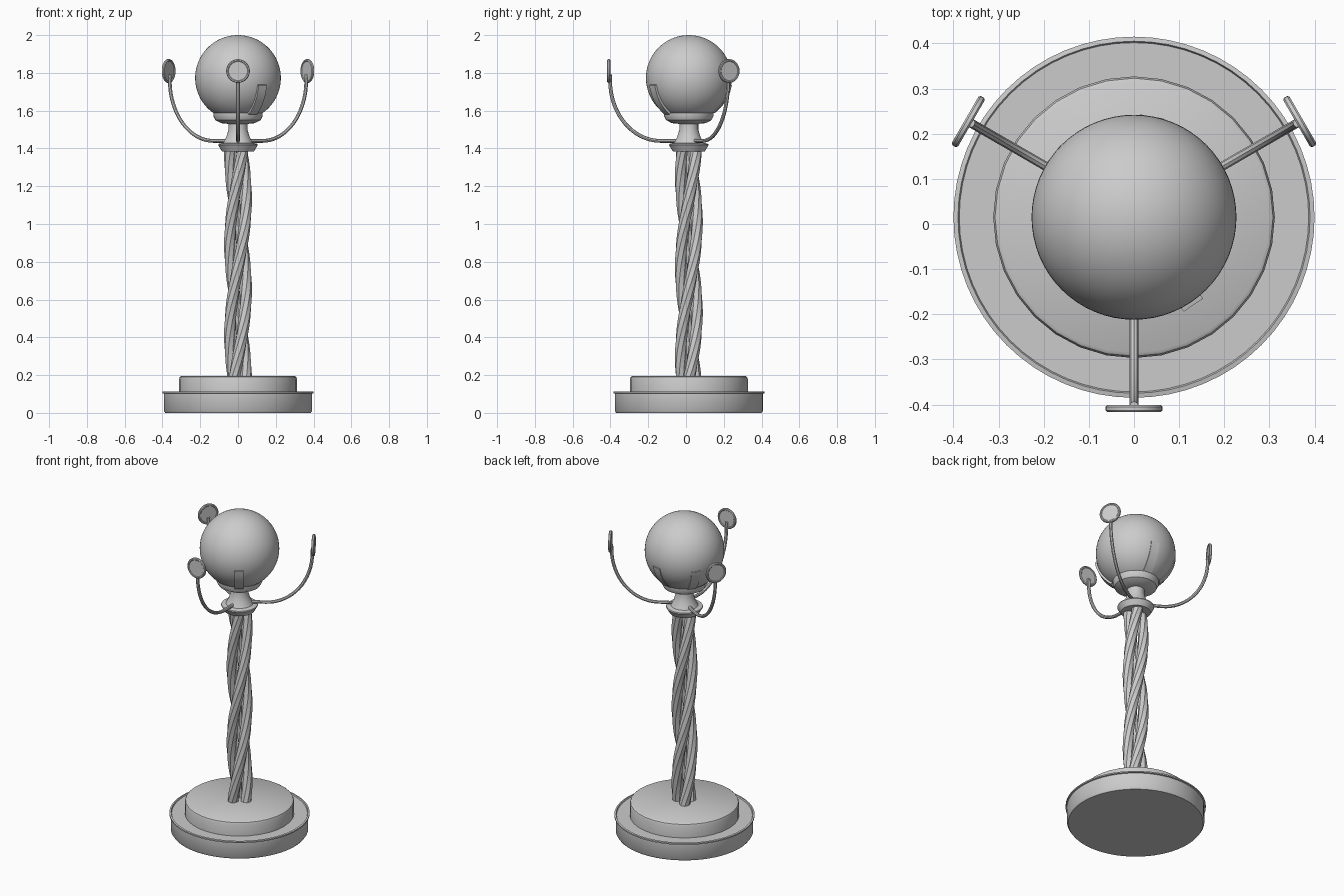
import bpy, bmesh, math
from mathutils import Matrix, Vector

if "Cube" in bpy.data.objects:
    bpy.data.objects.remove(bpy.data.objects["Cube"])

CY = 0.015          # y of the lamp axis
grey = bpy.data.materials.new("warm_grey")
grey.diffuse_color = (0.6, 0.6, 0.6, 1)
grey.use_nodes = True
grey.node_tree.nodes["Principled BSDF"].inputs["Base Color"].default_value = grey.diffuse_color


def finish(name, bm, angle=35):
    bmesh.ops.recalc_face_normals(bm, faces=bm.faces)
    me = bpy.data.meshes.new(name)
    bm.to_mesh(me)
    bm.free()
    ob = bpy.data.objects.new(name, me)
    bpy.context.collection.objects.link(ob)
    me.materials.append(grey)
    bpy.ops.object.select_all(action='DESELECT')
    ob.select_set(True)
    bpy.context.view_layer.objects.active = ob
    bpy.ops.object.shade_smooth_by_angle(angle=math.radians(angle))
    return ob


def lathe(name, profile, sides, matrix=None):
    """Revolve (radius, height) points that start and end on the axis."""
    bm = bmesh.new()
    vs = [bm.verts.new((r, 0, z)) for r, z in profile]
    es = [bm.edges.new(p) for p in zip(vs, vs[1:])]
    bmesh.ops.spin(bm, geom=vs + es, axis=(0, 0, 1), cent=(0, 0, 0),
                   angle=math.tau, steps=sides, use_duplicate=False)
    bmesh.ops.remove_doubles(bm, verts=bm.verts, dist=1e-5)
    bm.transform(matrix or Matrix.Translation((0, CY, 0)))
    return finish(name, bm)


def sweep(name, path, section, up=None):
    """Sweep a closed (side, out) section along a path, with capped ends."""
    bm = bmesh.new()
    rings = []
    for i, p in enumerate(path):
        t = (path[min(i + 1, len(path) - 1)] - path[max(i - 1, 0)]).normalized()
        ref = up if up else Vector((p.x, p.y - CY, 0)).normalized()
        side = t.cross(ref).normalized()
        out = side.cross(t)
        rings.append([bm.verts.new(p + side * a + out * b) for a, b in section])
    n = len(section)
    for r0, r1 in zip(rings, rings[1:]):
        for k in range(n):
            bm.faces.new((r0[k], r0[(k + 1) % n], r1[(k + 1) % n], r1[k]))
    bm.faces.new(rings[0])
    bm.faces.new(rings[-1])
    return finish(name, bm)


def polar(r, deg, z):
    a = math.radians(deg)
    return Vector((r * math.cos(a), CY + r * math.sin(a), z))


def ring(r, n):
    return [(r * math.cos(math.tau * k / n), r * math.sin(math.tau * k / n)) for k in range(n)]


# Stepped round base
lathe("base_plate", [(0, 0), (0.385, 0), (0.392, 0.01), (0.392, 0.102), (0.4, 0.104),
                     (0.4, 0.112), (0.39, 0.114), (0.387, 0.107), (0, 0.107)], 64)
lathe("base_step", [(0, 0.1), (0.312, 0.1), (0.312, 0.18), (0.308, 0.19),
                    (0.3, 0.195), (0, 0.195)], 32)

# Three twisted column strands
for s in range(3):
    path = []
    for i in range(73):
        z = 0.19 + 1.21 * i / 72
        path.append(polar(0.043, 6 + 120 * s + 250 * (z - 0.195), z))
    sweep(f"column_strand_{s + 1}", path, ring(0.031, 8))

# Collar, neck and cup under the globe
lathe("collar_and_cup", [(0, 1.385), (0.085, 1.385), (0.105, 1.418), (0.103, 1.424),
                         (0.078, 1.43), (0.062, 1.46), (0.05, 1.5), (0.05, 1.53),
                         (0.09, 1.534), (0.12, 1.55), (0.131, 1.572), (0.131, 1.59),
                         (0.122, 1.598), (0, 1.598)], 40)

# Globe
R, GZ = 0.227, 1.773
lathe("globe", [(R * math.sin(math.pi * i / 32) if 0 < i < 32 else 0,
                 GZ - R * math.cos(math.pi * i / 32)) for i in range(33)], 64)

# Clips hugging the lower globe, one proud and the others nearly flush
for n, (deg, rad) in enumerate([(-56, 0.232), (80, 0.2235), (142, 0.2235)]):
    path = []
    for i in range(9):
        a = math.radians(-54 + 45 * i / 8)
        path.append(polar(rad * math.cos(a), deg, GZ + rad * math.sin(a)))
    sweep(f"globe_clip_{n + 1}", path,
          [(-0.026, -0.006), (0.026, -0.006), (0.026, 0.006), (-0.026, 0.006)])

# Three curved arms, each ending in a rimmed disc
for n, deg in enumerate((30, 150, 270)):
    prof = [(0.04, 1.44), (0.1, 1.44)]
    for i in range(17):
        a = math.pi / 2 * i / 16
        prof.append((0.15 + 0.267 * math.sin(a), 1.76 - 0.32 * math.cos(a)))
    prof.append((0.418, 1.79))
    t = math.radians(deg)
    tangent = Vector((-math.sin(t), math.cos(t), 0))
    sweep(f"arm_{n + 1}", [polar(r, deg, z) for r, z in prof], ring(0.01, 8), tangent)
    m = (Matrix.Translation(polar(0.424, deg, 1.81)) @ Matrix.Rotation(t, 4, 'Z')
         @ Matrix.Rotation(math.pi / 2, 4, 'Y'))
    lathe(f"arm_disc_{n + 1}", [(0, -0.005), (0.05, -0.005), (0.053, -0.008), (0.059, -0.008),
                                (0.063, -0.004), (0.063, 0.004), (0.059, 0.008),
                                (0.053, 0.008), (0.05, 0.005), (0, 0.005)], 32, m)
